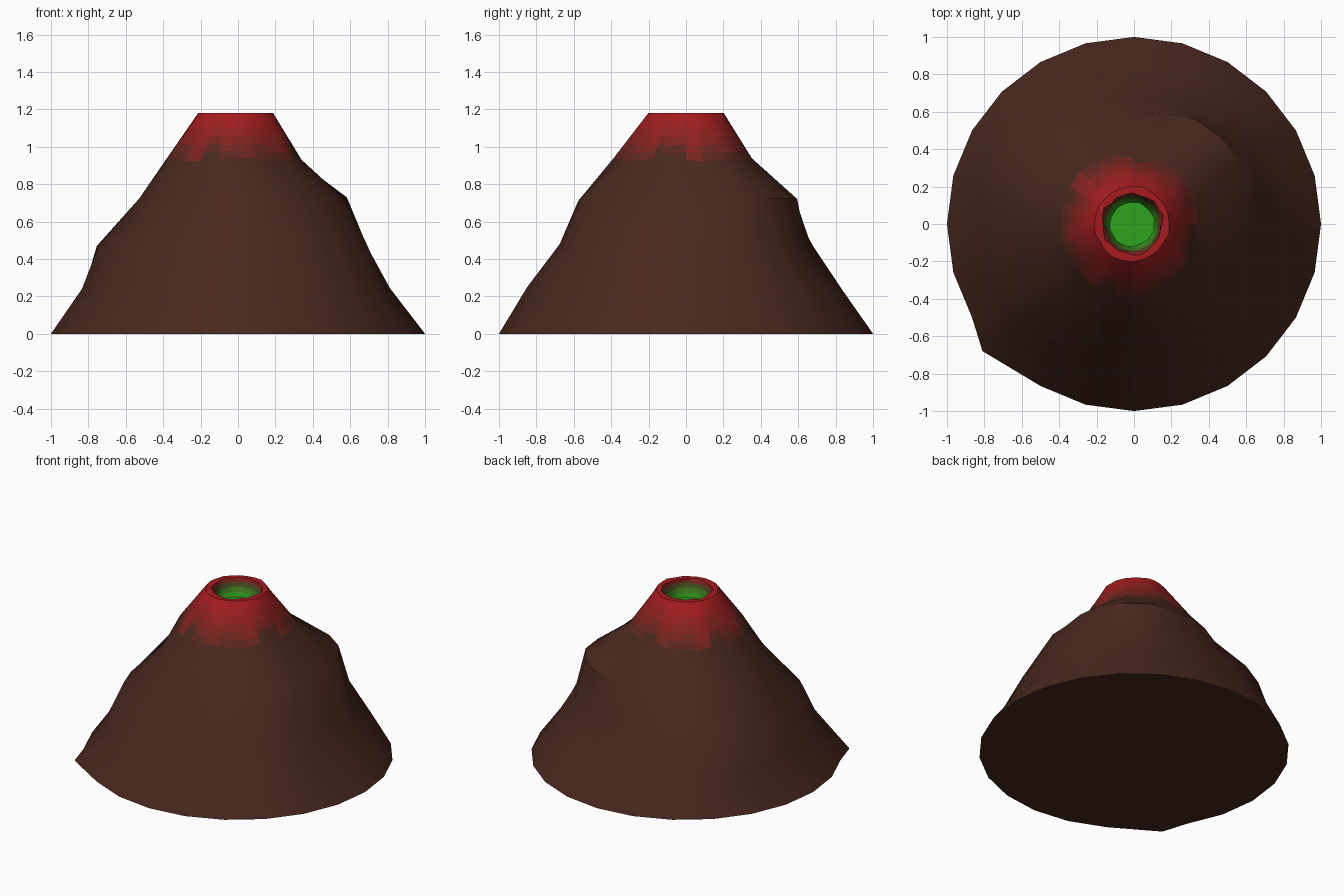
import bpy, bmesh, math, random
from math import sin, cos, pi

if "Cube" in bpy.data.objects:
    bpy.data.objects.remove(bpy.data.objects["Cube"])

random.seed(4)
N = 24
BROWN, RED, GREEN = (0.066, 0.021, 0.013), (0.38, 0.011, 0.014), (0.027, 0.37, 0.013)


def material(name, a, b, t):
    m = bpy.data.materials.new(name)
    m.diffuse_color = tuple(p + (q - p) * t for p, q in zip(a, b)) + (1,)
    m.use_nodes = True
    m.node_tree.nodes["Principled BSDF"].inputs["Base Color"].default_value = m.diffuse_color
    return m


def radius(keys, a):
    """Smooth periodic interpolation through radii evenly spaced round the mountain."""
    n = len(keys)
    u = (a / (2 * pi) * n) % n
    i, t = int(u), u - int(u)
    p = [keys[(i + k) % n] for k in (-1, 0, 1, 2)]
    return p[1] + 0.5 * t * (p[2] - p[0] + t * (2*p[0] - 5*p[1] + 4*p[2] - p[3]
                             + t * (3 * (p[1] - p[2]) + p[3] - p[0])))


def ring(bm, keys, z, wob=0.0, dz=0.0, cx=0.0):
    out = []
    for i in range(N):
        a = 2 * pi * i / N
        r = radius(keys, a) + random.uniform(-wob, wob)
        out.append(bm.verts.new((cx + r * cos(a), r * sin(a), z + random.uniform(-dz, dz))))
    return out


def bridge(bm, lo, hi, mat):
    for i in range(N):
        j = (i + 1) % N
        f = bm.faces.new((lo[i], lo[j], hi[j], hi[i]))
        f.material_index = mat(i)


def finish(bm, name, mats):
    me = bpy.data.meshes.new(name)
    bm.to_mesh(me)
    bm.free()
    for m in mats:
        me.materials.append(m)
    ob = bpy.data.objects.new(name, me)
    bpy.context.collection.objects.link(ob)
    bpy.ops.object.select_all(action='DESELECT')
    ob.select_set(True)
    bpy.context.view_layer.objects.active = ob
    bpy.ops.object.shade_smooth_by_angle(angle=math.radians(38))
    return ob


STEPS = 8
slope = [material(f"rock_{k}", BROWN, RED, k / STEPS) for k in range(STEPS + 1)]
inner = [material(f"crater_{k}", BROWN, GREEN, t) for k, t in enumerate((0.15, 0.5, 0.85))]

# Mountain slopes: radii listed E, NE, N, NW, W, SW, S, SE
bm = bmesh.new()
base = ring(bm, [1.0], 0)
base[15].co = (-0.81, -0.68, 0)
bm.faces.new(base[::-1])
layers = [
    (0.24, [.82, .86, .83, .89, .84, .84, .85, .86]),
    (0.47, [.70, .72, .67, .81, .75, .74, .68, .73]),
    (0.72, [.58, .66, .58, .53, .52, .51, .57, .57]),
    (0.93, [.34, .37, .36, .40, .39, .39, .39, .35]),
]
prev = base
for z, keys in layers:
    cur = ring(bm, keys, z, 0.008, 0.012)
    bridge(bm, prev, cur, lambda i: 0)
    prev = cur

# Red-hot cap, fading down in uneven streaks
top = ring(bm, [0.2], 1.18, 0.006, 0, -0.01)
shoulder, BANDS = prev, 6
streak = [random.uniform(-0.12, 0.12) + (0.12 if i % 3 == 0 else -0.04) for i in range(N)]
for b in range(1, BANDS + 1):
    t = b / BANDS
    cur = top if b == BANDS else [bm.verts.new(p.co.lerp(q.co, t)) for p, q in zip(shoulder, top)]
    heat = (b - 0.5) / BANDS

    def shade(i, h=heat):
        return max(0, min(STEPS, round(STEPS * (h * 1.1 + streak[i] * (1.3 - h)))))
    bridge(bm, prev, cur, shade)
    prev = cur

# Rim and crater wall
g = STEPS + 1
wall = [(1.18, .163, .010, lambda i: STEPS), (1.155, .152, .008, lambda i: STEPS // 2),
        (1.125, .140, .006, lambda i: g), (1.095, .129, .005, lambda i: g + 1),
        (1.065, .119, .004, lambda i: g + 2)]
for z, r, wob, mat in wall:
    cur = ring(bm, [r], z, wob, 0, -0.01)
    bridge(bm, prev, cur, mat)
    prev = cur
floor_loop = [v.co.copy() for v in prev]
finish(bm, "volcano_mountain", slope + inner)

# Glowing pool filling the crater
bm = bmesh.new()
bm.faces.new([bm.verts.new(c) for c in floor_loop])
finish(bm, "lava_pool", [material("green_lava", GREEN, GREEN, 0)])
